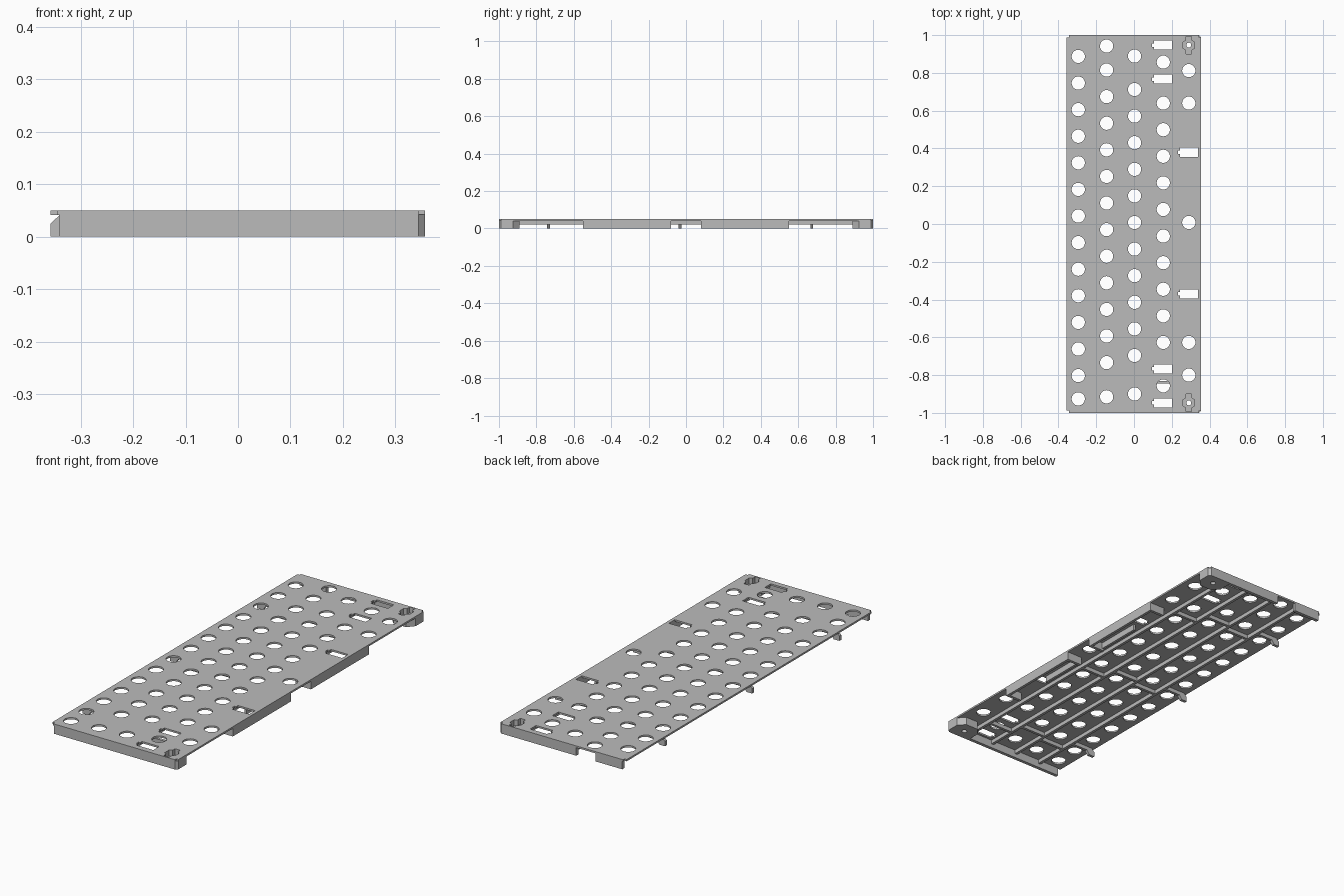
import bpy, bmesh, math
from mathutils import Matrix, Vector

cube = bpy.data.objects.get("Cube")
if cube:
    bpy.data.objects.remove(cube, do_unlink=True)

grey = bpy.data.materials.new("plain grey")
grey.use_nodes = True
GREY = (0.5, 0.5, 0.5, 1)
grey.diffuse_color = GREY
grey.node_tree.nodes["Principled BSDF"].inputs["Base Color"].default_value = GREY

TOP, UNDER, RIB_BOTTOM = 0.05, 0.041, 0.021


def box(bm, x0, x1, y0, y1, z0, z1):
    size = Vector((x1 - x0, y1 - y0, z1 - z0))
    mid = Vector((x0 + x1, y0 + y1, z0 + z1)) / 2
    bmesh.ops.create_cube(bm, size=1, matrix=Matrix.Translation(mid) @ Matrix.Diagonal((*size, 1)))


def cylinder(bm, x, y, radius, z0, z1, sides=32):
    bmesh.ops.create_cone(bm, cap_ends=True, segments=sides, radius1=radius, radius2=radius,
                          depth=z1 - z0, matrix=Matrix.Translation((x, y, (z0 + z1) / 2)))


def prism(bm, points, offset):
    face = bm.faces.new([bm.verts.new(p) for p in points])
    moved = bmesh.ops.extrude_face_region(bm, geom=[face])["geom"]
    bmesh.ops.translate(bm, vec=offset, verts=[v for v in moved if isinstance(v, bmesh.types.BMVert)])


def finish(bm, name):
    bmesh.ops.recalc_face_normals(bm, faces=bm.faces[:])
    mesh = bpy.data.meshes.new(name)
    bm.to_mesh(mesh)
    bm.free()
    mesh.materials.append(grey)
    obj = bpy.data.objects.new(name, mesh)
    bpy.context.collection.objects.link(obj)
    return obj


def cut(obj, cutters):
    bpy.context.view_layer.objects.active = obj
    for cutter in cutters:
        mod = obj.modifiers.new("cut", "BOOLEAN")
        mod.operation, mod.solver, mod.object = "DIFFERENCE", "EXACT", cutter
        bpy.ops.object.modifier_apply(modifier=mod.name)


# Cutters: round holes, slots and screw pockets
PITCH = 0.1408
holes = bmesh.new()
details = bmesh.new()
screws = bmesh.new()
# column x, start of the regular run, count, extra holes
columns = [(-0.295, 0.887, 13, [-0.926]),
           (-0.145, 0.815, 12, [0.942, -0.915]),
           (0.003, 0.712, 11, [0.889, -0.9]),
           (0.155, 0.64, 10, [0.857, -0.857]),
           (0.29, 0, 0, [0.812, 0.64, 0.008, -0.627, -0.8])]
for x, start, count, extra in columns:
    for y in [start - PITCH * i for i in range(count)] + extra:
        cylinder(holes, x, y, 0.035, 0.03, 0.07)
slots = [(0.105, y) for y in (0.947, 0.767, -0.767, -0.947)] + [(0.243, 0.38), (0.243, -0.37)]
for x, y in slots:
    box(holes, x, x + 0.096, y - 0.024, y + 0.024, 0.03, 0.07)
    box(details, x - 0.01, x + 0.01, y - 0.009, y + 0.009, 0.03, 0.07)
for y in (0.947, -0.947):
    cylinder(holes, 0.29, y, 0.034, 0.02, 0.07, 6)
    box(details, 0.275, 0.305, y - 0.046, y + 0.046, 0.02, 0.07)
    cylinder(screws, 0.29, y, 0.013, -0.05, 0.07, 20)
hole_cutter = finish(holes, "hole_cutter")
detail_cutter = finish(details, "detail_cutter")
screw_cutter = finish(screws, "screw_cutter")

# Top plate with softened corners
bm = bmesh.new()
box(bm, -0.357, 0.356, -1, 1, UNDER, TOP)
upright = [e for e in bm.edges if abs(e.verts[0].co.z - e.verts[1].co.z) > 0.001]
bmesh.ops.bevel(bm, geom=upright, offset=0.012, segments=4, affect="EDGES")
plate = finish(bm, "top_plate")
cut(plate, [hole_cutter, detail_cutter])

# Corner screw bosses
for side, name in ((-1, "front_boss"), (1, "back_boss")):
    bm = bmesh.new()
    outline = [(0.344, 1), (0.356, 0.988), (0.356, 0.925), (0.325, 0.89),
               (0.255, 0.89), (0.222, 0.925), (0.222, 1)]
    prism(bm, [(x, y * side, 0) for x, y in outline], (0, 0, UNDER + 0.001))
    cut(finish(bm, name), [hole_cutter, detail_cutter, screw_cutter])

for cutter in (hole_cutter, detail_cutter, screw_cutter):
    bpy.data.objects.remove(cutter, do_unlink=True)

# End walls, the back one with a notch
bm = bmesh.new()
box(bm, -0.34, 0.23, -1, -0.983, 0, UNDER)
finish(bm, "front_wall")
bm = bmesh.new()
box(bm, -0.34, -0.19, 0.983, 1, 0, UNDER)
box(bm, -0.08, 0.23, 0.983, 1, 0, UNDER)
finish(bm, "back_wall")

# Side skirts: outer wall, end walls and a short inner wall
for side, name in ((-1, "front_side_skirt"), (1, "back_side_skirt")):
    bm = bmesh.new()

    def span(x0, x1, ya, yb, z0):
        box(bm, x0, x1, min(ya * side, yb * side), max(ya * side, yb * side), z0, UNDER)
    span(0.342, 0.356, 0.08, 0.55, 0)
    span(0.27, 0.342, 0.08, 0.095, 0)
    span(0.27, 0.342, 0.535, 0.55, 0)
    span(0.27, 0.283, 0.095, 0.335, 0.01)
    finish(bm, name)

# Lengthwise ribs between the hole columns
bm = bmesh.new()
for x in (-0.22, -0.071, 0.079, 0.221):
    box(bm, x - 0.007, x + 0.007, -0.983, 0.983, RIB_BOTTOM, UNDER)
finish(bm, "long_ribs")

# Staggered cross ribs, each ending in an edge hook
bm = bmesh.new()
hook = [(-0.22, UNDER), (-0.22, RIB_BOTTOM), (-0.31, RIB_BOTTOM), (-0.325, 0),
        (-0.357, 0), (-0.357, 0.025), (-0.34, UNDER)]
for row in range(3):
    shift = -PITCH * 5 * row
    prism(bm, [(x, 0.665 + shift, z) for x, z in hook], (0, 0.015, 0))
    for x0, x1, y in ((-0.22, -0.071, 0.604), (-0.071, 0.079, 0.642), (0.079, 0.221, 0.57)):
        box(bm, x0, x1, y + shift - 0.007, y + shift + 0.007, RIB_BOTTOM, UNDER)
finish(bm, "cross_ribs_and_hooks")

# Smooth the round walls, keep edges crisp
for obj in bpy.context.scene.objects:
    obj.select_set(obj.type == "MESH")
bpy.context.view_layer.objects.active = plate
bpy.ops.object.shade_smooth_by_angle(angle=math.radians(30))
